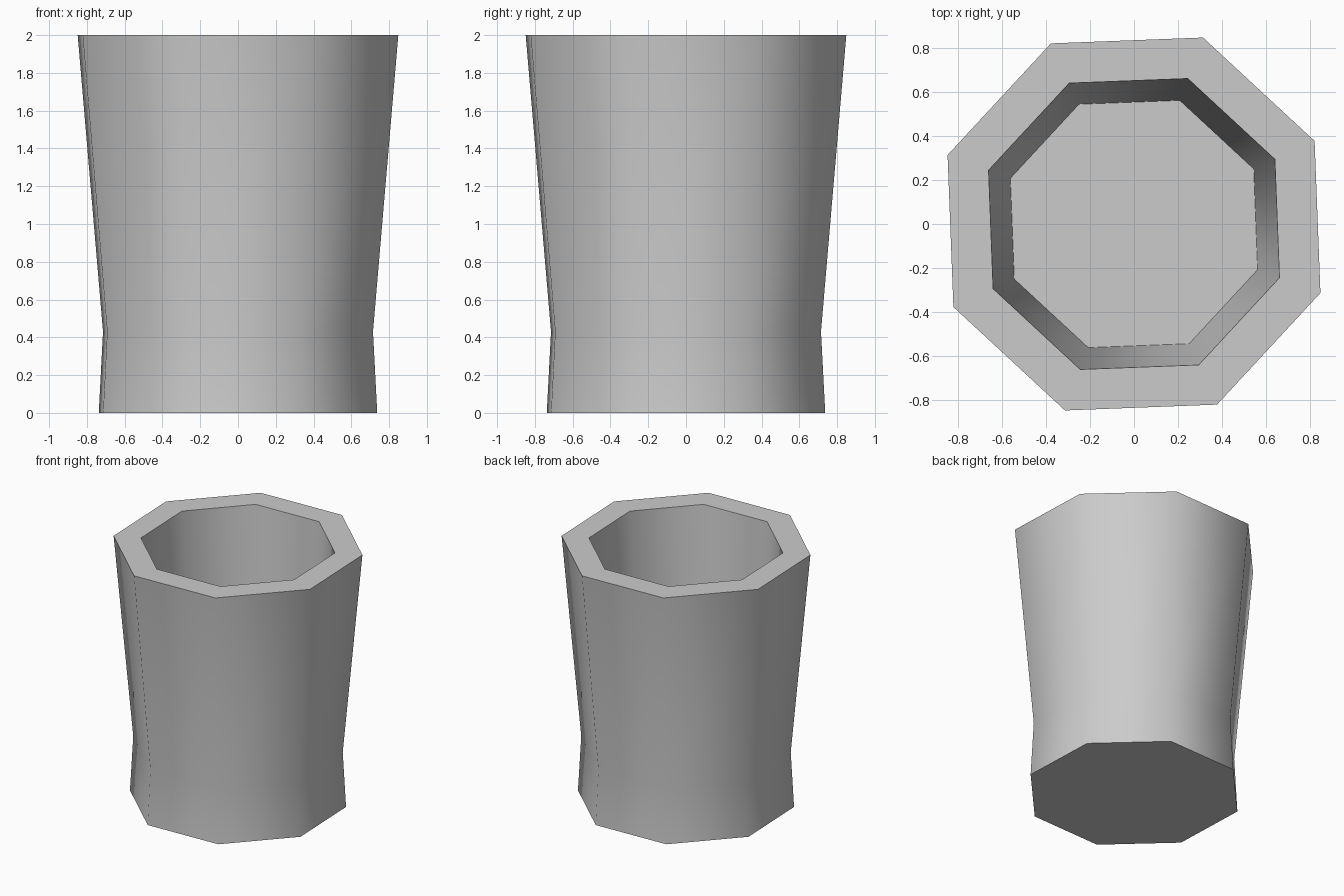
import bpy, bmesh
from math import radians, cos, sin

if "Cube" in bpy.data.objects:
    bpy.data.objects.remove(bpy.data.objects["Cube"], do_unlink=True)

SIDES = 8
TWIST = radians(24.7)

grey = bpy.data.materials.new("plain grey")
grey.use_nodes = True
colour = (0.6, 0.6, 0.6, 1)
grey.diffuse_color = colour
grey.node_tree.nodes["Principled BSDF"].inputs["Base Color"].default_value = colour

# Profile (radius, height): foot, waist, outer rim, inner rim, inner floor
profile = [(0.786, 0), (0.762, 0.43), (0.905, 2), (0.706, 2), (0.6, 0.43)]

bm = bmesh.new()
rings = []
for radius, height in profile:
    angles = [TWIST + radians(360 / SIDES) * i for i in range(SIDES)]
    rings.append([bm.verts.new((radius * cos(a), radius * sin(a), height)) for a in angles])

# Walls between rings, then the base and the inner floor
for low, high in zip(rings, rings[1:]):
    for i in range(SIDES):
        j = (i + 1) % SIDES
        bm.faces.new((low[i], low[j], high[j], high[i]))
bm.faces.new(rings[0][::-1])
bm.faces.new(rings[-1])
bmesh.ops.recalc_face_normals(bm, faces=bm.faces)

mesh = bpy.data.meshes.new("cup")
bm.to_mesh(mesh)
bm.free()
mesh.materials.append(grey)
cup = bpy.data.objects.new("cup", mesh)
bpy.context.collection.objects.link(cup)

# Smooth walls, sharp rim and floor edges
bpy.context.view_layer.objects.active = cup
cup.select_set(True)
bpy.ops.object.shade_smooth_by_angle(angle=radians(60))
